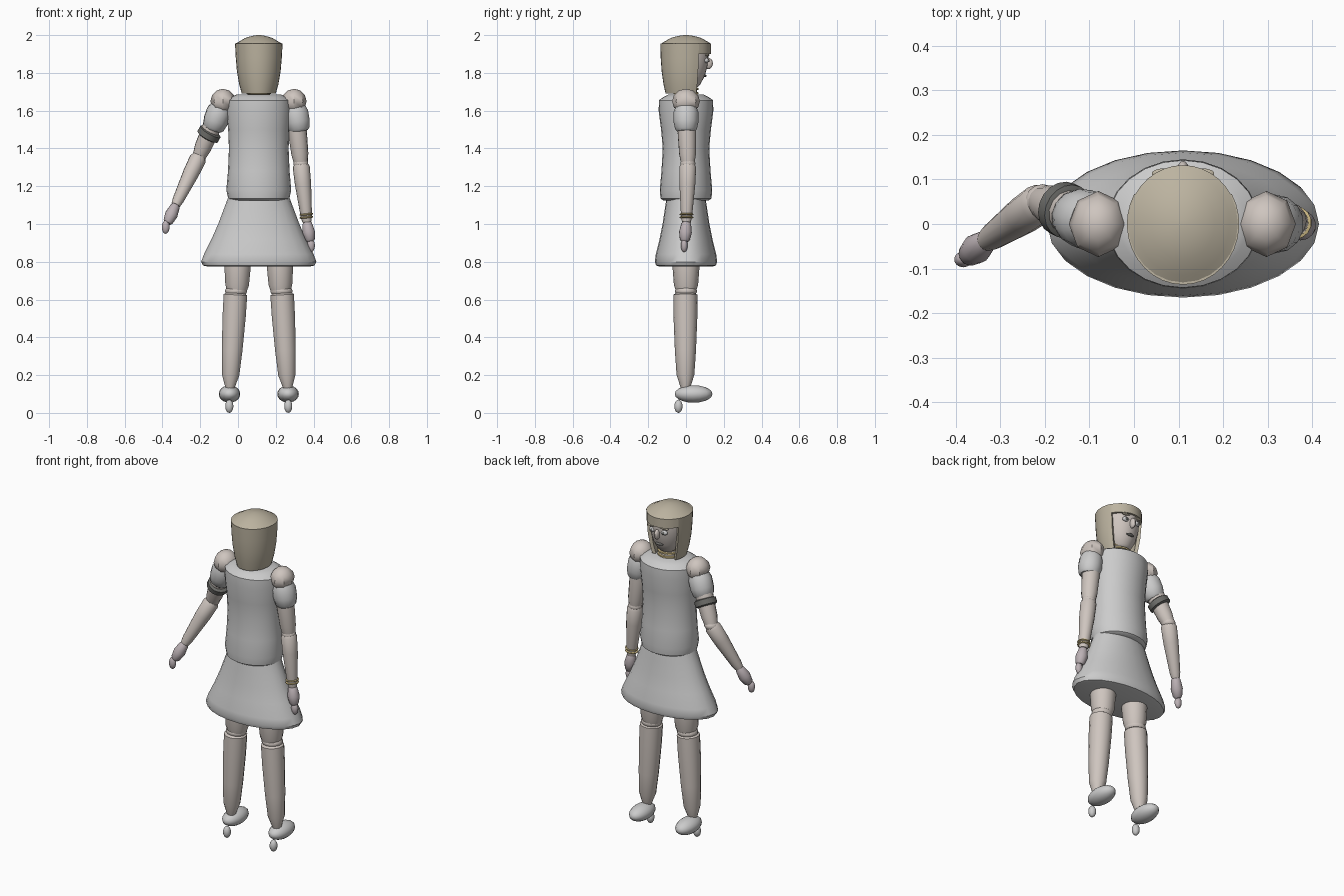
import bpy, bmesh, math
from mathutils import Vector

if "Cube" in bpy.data.objects:
    bpy.data.objects.remove(bpy.data.objects["Cube"])

CX = 0.11  # body centre line


def mat(name, r, g, b):
    m = bpy.data.materials.new(name)
    m.diffuse_color = (r, g, b, 1)
    m.use_nodes = True
    m.node_tree.nodes["Principled BSDF"].inputs["Base Color"].default_value = m.diffuse_color
    return m


SKIN = mat("skin", 0.62, 0.56, 0.52)
HAND = mat("hand_tone", 0.50, 0.44, 0.46)
HAIR = mat("hair", 0.50, 0.45, 0.35)
CLOTH = mat("cloth", 0.85, 0.85, 0.83)
DARK = mat("dark", 0.15, 0.15, 0.14)
GOLD = mat("gold", 0.65, 0.52, 0.25)


def finish(name, bm, material, angle=40):
    bmesh.ops.recalc_face_normals(bm, faces=bm.faces)
    me = bpy.data.meshes.new(name)
    bm.to_mesh(me)
    bm.free()
    ob = bpy.data.objects.new(name, me)
    bpy.context.collection.objects.link(ob)
    me.materials.append(material)
    bpy.ops.object.select_all(action='DESELECT')
    ob.select_set(True)
    bpy.context.view_layer.objects.active = ob
    bpy.ops.object.shade_smooth_by_angle(angle=math.radians(angle))
    return ob


def bridge(bm, a, b, closed=True):
    n = len(a)
    for i in range(n if closed else n - 1):
        j = (i + 1) % n
        bm.faces.new((a[i], a[j], b[j], b[i]))


def loft(name, rings, material, cx=CX, cy=0.0, seg=24):
    """Stack of horizontal ellipses: (z, rx, ry)."""
    bm = bmesh.new()
    loops = [[bm.verts.new((cx + rx * math.cos(2 * math.pi * i / seg),
                            cy + ry * math.sin(2 * math.pi * i / seg), z))
              for i in range(seg)] for z, rx, ry in rings]
    for a, b in zip(loops, loops[1:]):
        bridge(bm, a, b)
    bm.faces.new(loops[0])
    bm.faces.new(loops[-1])
    return finish(name, bm, material)


def limb(name, p0, p1, profile, material, seg=14):
    """Round limb from p0 to p1; profile holds (fraction, radius)."""
    p0, p1 = Vector(p0), Vector(p1)
    d = p1 - p0
    q = d.to_track_quat('Z', 'Y')
    bm = bmesh.new()
    loops = []
    for t, r in profile:
        loops.append([bm.verts.new(p0 + d * t + q @ Vector(
            (r * math.cos(2 * math.pi * i / seg), r * math.sin(2 * math.pi * i / seg), 0)))
            for i in range(seg)])
    for a, b in zip(loops, loops[1:]):
        bridge(bm, a, b)
    bm.faces.new(loops[0])
    bm.faces.new(loops[-1])
    return finish(name, bm, material)


def ball(name, c, r, material, u=14, v=9):
    bm = bmesh.new()
    bmesh.ops.create_uvsphere(bm, u_segments=u, v_segments=v, radius=1)
    bmesh.ops.scale(bm, vec=r, verts=bm.verts)
    bmesh.ops.translate(bm, vec=c, verts=bm.verts)
    return finish(name, bm, material)


def hair_shell(name, rings, a0, a1, seg=22):
    bm = bmesh.new()
    outer, inner = [], []
    for k, store in ((0.0, outer), (0.02, inner)):
        for z, rx, ry in rings:
            store.append([bm.verts.new((CX + (rx - k) * math.cos(a), (ry - k) * math.sin(a), z))
                          for a in [math.radians(a0 + (a1 - a0) * i / seg) for i in range(seg + 1)]])
    for s in (outer, inner):
        for a, b in zip(s, s[1:]):
            bridge(bm, a, b, False)
    for i in (0, -1):
        bridge(bm, outer[i], inner[i], False)
        for k in range(len(rings) - 1):
            bm.faces.new((outer[k][i], outer[k + 1][i], inner[k + 1][i], inner[k][i]))
    return finish(name, bm, HAIR)


# Clothes
loft("torso", [(1.125, .145, .12), (1.135, .162, .135), (1.18, .172, .139), (1.28, .163, .13),
               (1.40, .158, .123), (1.50, .162, .132), (1.60, .172, .145), (1.655, .170, .143),
               (1.672, .145, .12), (1.685, .12, .095)], CLOTH)
loft("skirt", [(.775, .27, .14), (.78, .295, .158), (.80, .305, .165), (.84, .29, .16),
               (.92, .25, .14), (1.0, .215, .124), (1.08, .185, .112), (1.16, .155, .10),
               (1.22, .14, .09)], CLOTH)

# Neck and head
loft("neck", [(1.64, .062, .062), (1.78, .055, .055)], SKIN)
for i in range(3):
    loft("neck_ring", [(z0 + 1.685 + .022 * i, r, r) for z0, r in
                       ((0, .055), (.004, .066), (.012, .066), (.016, .055))], GOLD)
loft("head", [(1.715, .035, .04), (1.735, .06, .065), (1.78, .085, .09), (1.84, .1, .107),
              (1.90, .106, .113), (1.95, .1, .105)], SKIN, cy=.008)

# Hair: crown, long back and sides, fringe
loft("hair_crown", [(1.94, .118, .126), (1.955, .123, .131), (1.965, .105, .115),
                    (1.985, .072, .08), (1.996, .035, .04), (2.0, .01, .01)], HAIR)
hair_shell("hair_back", [(1.69, .09, .108), (1.74, .104, .119), (1.81, .116, .129),
                         (1.88, .122, .134), (1.955, .126, .136)], 150, 390)
hair_shell("hair_fringe", [(1.90, .124, .132), (1.955, .124, .132)], 30, 150, 12)

# Face
ball("nose", (CX, .118, 1.85), (.014, .024, .03), SKIN)
ball("mouth", (CX, .098, 1.785), (.026, .012, .008), DARK)
for s in (-1, 1):
    ball("eye", (CX + s * .04, .107, 1.866), (.02, .014, .014), CLOTH)
    ball("pupil", (CX + s * .04, .117, 1.866), (.008, .007, .009), DARK)
    ball("brow", (CX + s * .043, .113, 1.894), (.028, .012, .006), HAIR)

# Legs
for side, s in (("left", -1), ("right", 1)):
    x = lambda v: CX + s * v
    limb(side + "_thigh", (x(.108), 0, .95), (x(.116), 0, .62),
         [(0, .078), (.55, .071), (.83, .064), (1, .045)], SKIN)
    ball(side + "_knee", (x(.12), 0, .645), (.06, .058, .035), SKIN)
    limb(side + "_shin", (x(.123), -.003, .635), (x(.153), -.003, .13),
         [(0, .05), (.02, .064), (.25, .063), (.6, .056), (.86, .047), (1, .024)], SKIN)
    ball(side + "_shoe", (x(.155), .04, .1), (.057, .1, .046), CLOTH, 16, 10)
    ball(side + "_heel", (x(.156), -.04, .035), (.022, .022, .035), CLOTH)

# Arms: shoulder, sleeve end, elbow, wrist, fingertip
ARMS = {"left": ((-.08, 0, 1.65), (-.135, .02, 1.50), (-.205, .05, 1.36),
                 (-.33, -.037, 1.10), (-.396, -.09, .955)),
        "right": ((.297, 0, 1.65), (.325, 0, 1.49), (.333, .01, 1.32),
                  (.365, .002, 1.01), (.392, -.012, .855))}
for side, (sh, sl, el, wr, tip) in ARMS.items():
    ball(side + "_shoulder", sh, (.066, .074, .066), SKIN, 8, 6)
    limb(side + "_sleeve", Vector(sh).lerp(Vector(sl), .2), sl,
         [(0, .056), (.2, .066), (.6, .066), (.9, .058), (1, .046)], CLOTH)
    limb(side + "_upper_arm", sh, el, [(0, .05), (.5, .05), (.85, .045), (1, .036)], SKIN)
    ball(side + "_elbow", el, (.04, .04, .03), SKIN)
    limb(side + "_forearm", el, wr, [(0, .036), (.06, .045), (.35, .043), (.9, .03), (1, .024)], SKIN)
    limb(side + "_palm", wr, tip, [(-.03, .018), (.06, .026), (.35, .034), (.6, .026), (.66, .018)], HAND)
    ball(side + "_fingers", Vector(wr).lerp(Vector(tip), .8), (.021, .018, .036), HAND)

# Arm band and bracelets
RING = [(0, .048), (.15, .062), (.85, .062), (1, .048)]
limb("arm_band", (-.143, .026, 1.494), (-.164, .036, 1.457), RING, DARK, 18)
for z in (1.03, 1.046):
    limb("bracelet", (.362, .003, z), (.361, .003, z + .01),
         [(0, .03), (.3, .037), (.7, .037), (1, .03)], GOLD)
